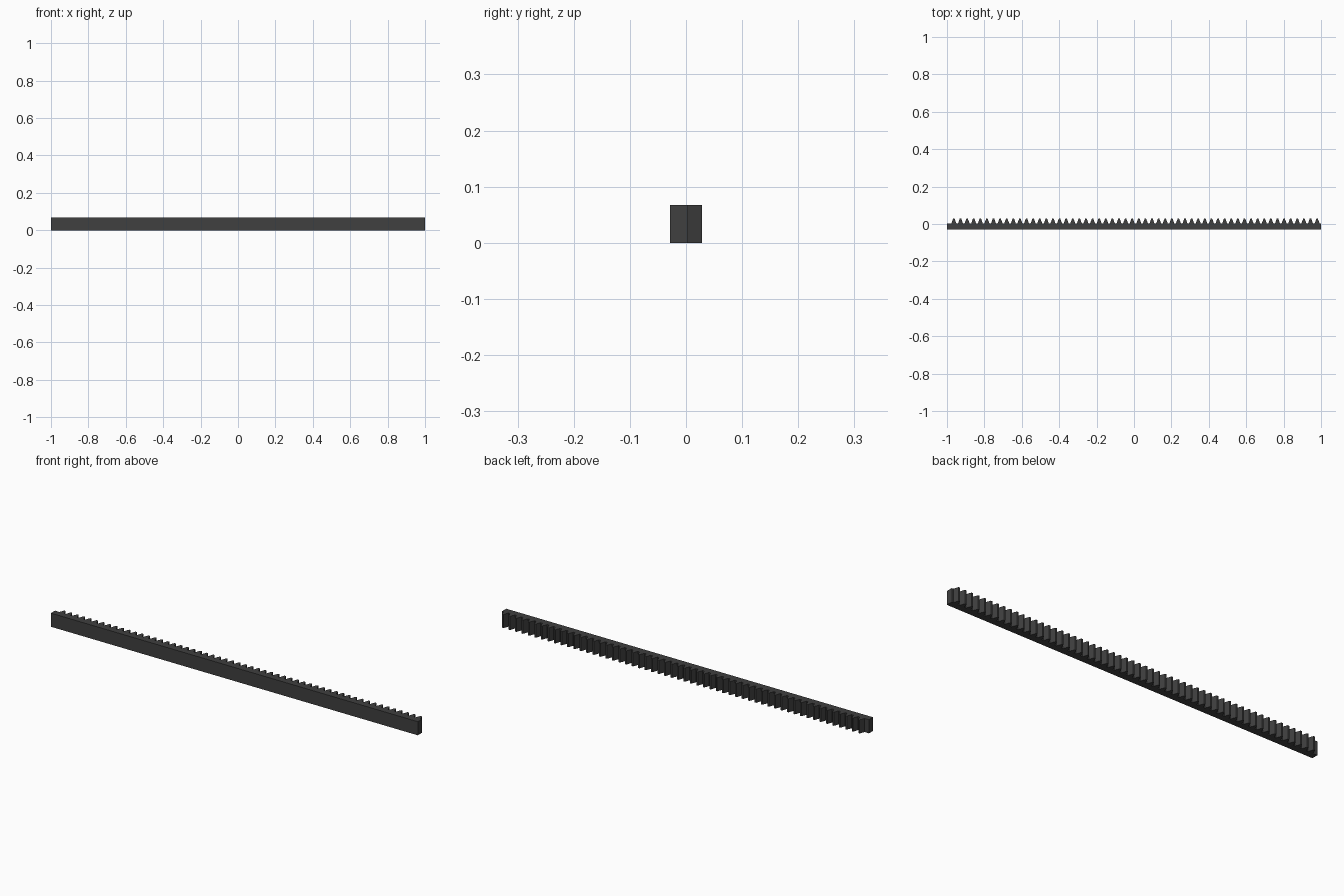
import bpy, bmesh

if "Cube" in bpy.data.objects:
    bpy.data.objects.remove(bpy.data.objects["Cube"])

HEIGHT = 0.067
BACK, ROOT, TIP = -0.0285, 0.0035, 0.0285
TEETH, FIRST, LAST = 56, -0.963, 0.979
HALF_TIP, HALF_BASE = 0.004, 0.013

# toothed outline seen from above
pitch = (LAST - FIRST) / (TEETH - 1)
outline = [(1, ROOT), (1, BACK), (-1, BACK), (-1, ROOT)]
for i in range(TEETH):
    x = FIRST + i * pitch
    outline += [(x - HALF_BASE, ROOT), (x - HALF_TIP, TIP),
                (x + HALF_TIP, TIP), (x + HALF_BASE, ROOT)]

# extrude the outline upward into the rack
bm = bmesh.new()
face = bm.faces.new([bm.verts.new((x, y, 0)) for x, y in outline])
result = bmesh.ops.extrude_face_region(bm, geom=[face], use_keep_orig=True)
top = [v for v in result["geom"] if isinstance(v, bmesh.types.BMVert)]
bmesh.ops.translate(bm, verts=top, vec=(0, 0, HEIGHT))
bmesh.ops.recalc_face_normals(bm, faces=bm.faces)
mesh = bpy.data.meshes.new("gear_rack")
bm.to_mesh(mesh)
bm.free()
rack = bpy.data.objects.new("gear_rack", mesh)
bpy.context.collection.objects.link(rack)

# dark steel
steel = bpy.data.materials.new("dark_steel")
steel.diffuse_color = (0.05, 0.05, 0.05, 1)
steel.use_nodes = True
steel.node_tree.nodes["Principled BSDF"].inputs["Base Color"].default_value = steel.diffuse_color
mesh.materials.append(steel)
